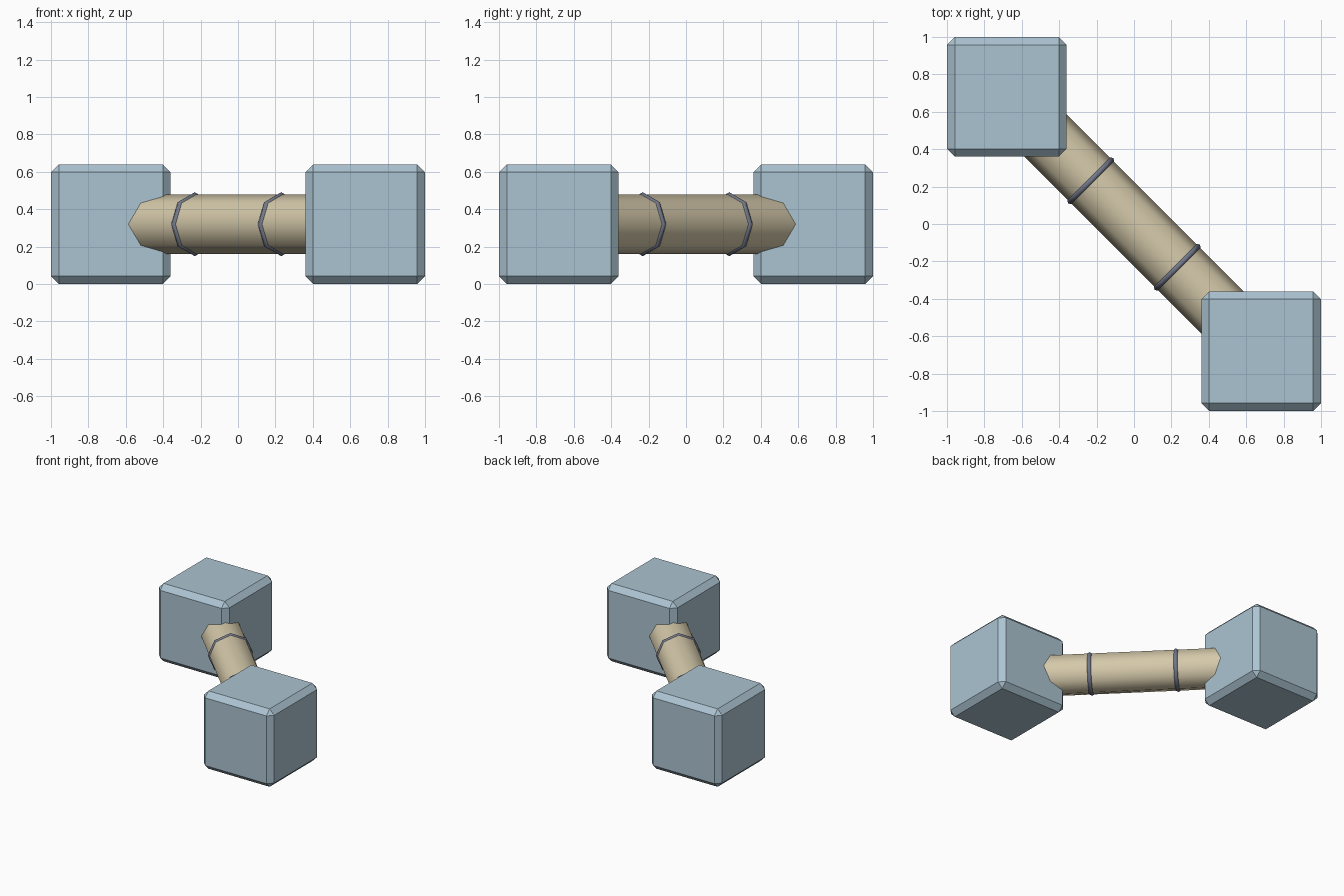
import bpy, bmesh, math
from mathutils import Matrix, Vector

if "Cube" in bpy.data.objects:
    bpy.data.objects.remove(bpy.data.objects["Cube"])


def material(name, rgb):
    m = bpy.data.materials.new(name)
    m.diffuse_color = (*rgb, 1)
    m.use_nodes = True
    m.node_tree.nodes["Principled BSDF"].inputs["Base Color"].default_value = m.diffuse_color
    return m


BLUE = material("pale blue", (0.41, 0.55, 0.64))
TAN = material("tan", (0.66, 0.58, 0.40))
SLATE = material("slate", (0.17, 0.19, 0.26))

MID_Z = 0.32
AXIS = Vector((1, -1, 0)).normalized()
# local z runs along the bar, local x stays horizontal, local y points up/down
TURN = Matrix.Rotation(math.radians(-45), 4, 'Z') @ Matrix.Rotation(math.radians(90), 4, 'Y')


def finish(name, bm, mat, matrix, smooth):
    bmesh.ops.transform(bm, matrix=matrix, verts=bm.verts)
    bmesh.ops.recalc_face_normals(bm, faces=bm.faces)
    for f in bm.faces:
        f.smooth = smooth and len(f.verts) == 4
    me = bpy.data.meshes.new(name)
    bm.to_mesh(me)
    bm.free()
    me.materials.append(mat)
    ob = bpy.data.objects.new(name, me)
    bpy.context.collection.objects.link(ob)
    return ob


def place(distance):
    return Matrix.Translation(AXIS * distance + Vector((0, 0, MID_Z)))


# chamfered end blocks
def block(name, side):
    bm = bmesh.new()
    bmesh.ops.create_cube(bm, size=0.64)
    bmesh.ops.bevel(bm, geom=bm.edges[:], offset=0.042, offset_type='OFFSET',
                    segments=1, profile=0.5, affect='EDGES')
    finish(name, bm, BLUE, place(side * 0.68 * math.sqrt(2)), False)


# octagonal ring around the bar
def ring(name, side):
    major, minor, n, k = 0.154, 0.017, 8, 6
    bm = bmesh.new()
    loops = []
    for i in range(n):
        a = 2 * math.pi * i / n
        loop = []
        for j in range(k):
            b = 2 * math.pi * j / k
            r = major + minor * math.cos(b)
            loop.append(bm.verts.new((r * math.cos(a), r * math.sin(a), minor * math.sin(b))))
        loops.append(loop)
    for i in range(n):
        p, q = loops[i], loops[(i + 1) % n]
        for j in range(k):
            bm.faces.new((p[j], q[j], q[(j + 1) % k], p[(j + 1) % k]))
    finish(name, bm, SLATE, place(side * 0.327) @ TURN, True)


for label, side in (("back_left", -1), ("front_right", 1)):
    block(label + "_block", side)
    ring(label + "_ring", side)

# eight-sided smooth bar joining the blocks
bm = bmesh.new()
bmesh.ops.create_cone(bm, cap_ends=True, segments=8, radius1=0.16, radius2=0.16,
                      depth=2 * 0.68 * math.sqrt(2))
finish("connecting_bar", bm, TAN, place(0) @ TURN, True)
